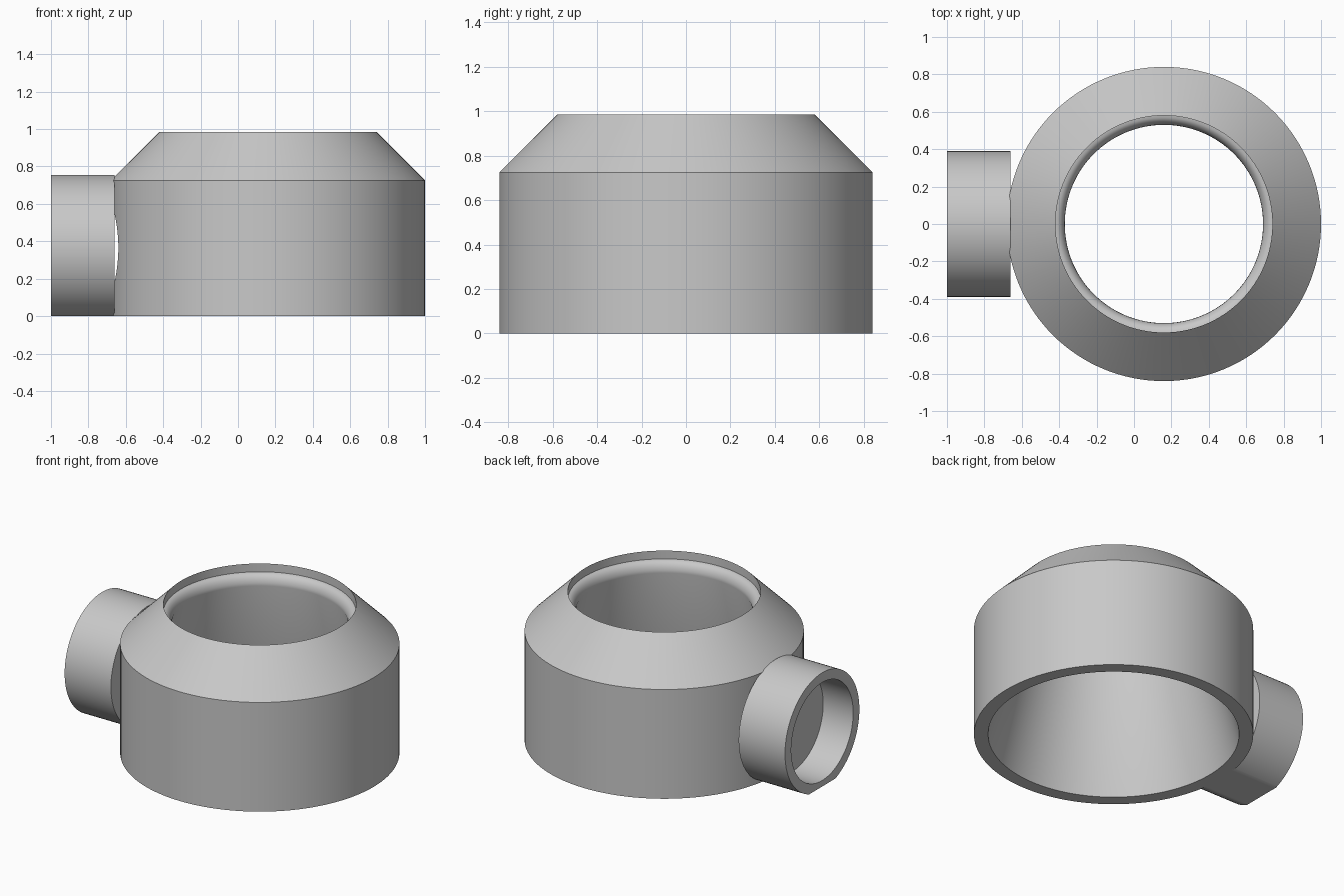
import bpy, bmesh, math
from mathutils import Matrix, Vector

if "Cube" in bpy.data.objects:
    bpy.data.objects.remove(bpy.data.objects["Cube"])

grey = bpy.data.materials.new("plain grey")
grey.use_nodes = True
colour = (0.58, 0.58, 0.58, 1)
grey.diffuse_color = colour
grey.node_tree.nodes["Principled BSDF"].inputs["Base Color"].default_value = colour


def lathe(profile, closed, segments):
    """Spin (radius, height) points about z; radius 0 ends close to a pole."""
    bm = bmesh.new()
    verts = [bm.verts.new((r, 0, z)) for r, z in profile]
    pairs = list(zip(verts, verts[1:]))
    if closed:
        pairs.append((verts[-1], verts[0]))
    edges = [bm.edges.new(p) for p in pairs]
    bmesh.ops.spin(bm, geom=verts + edges, cent=(0, 0, 0), axis=(0, 0, 1),
                   angle=math.tau, steps=segments, use_duplicate=False)
    bmesh.ops.remove_doubles(bm, verts=bm.verts, dist=1e-4)
    return bm


def finish(bm, name):
    bmesh.ops.recalc_face_normals(bm, faces=bm.faces)
    mesh = bpy.data.meshes.new(name)
    bm.to_mesh(mesh)
    bm.free()
    mesh.materials.append(grey)
    obj = bpy.data.objects.new(name, mesh)
    bpy.context.collection.objects.link(obj)
    return obj


def activate(obj):
    bpy.ops.object.select_all(action='DESELECT')
    obj.select_set(True)
    bpy.context.view_layer.objects.active = obj


BODY_X, PIPE_Z = 0.16, 0.365
along_x = Matrix.Rotation(math.pi / 2, 4, 'Y')

# Main body: drum with sloped shoulder, rounded neck seat and a tapering bore
seat = [(0.53 + 0.05 * (1 - math.sin(t)), 0.86 + 0.07 * math.cos(t))
        for t in (math.radians(15 * i) for i in range(7))]
profile = [(0.755, 0), (0.84, 0), (0.84, 0.725), (0.58, 0.985)] + seat
bm = lathe(profile, True, 128)
bmesh.ops.translate(bm, verts=bm.verts, vec=(BODY_X, 0, 0))
body = finish(bm, "body")

# Shallow round recess where the side pipe meets the drum
bm = bmesh.new()
bmesh.ops.create_cone(bm, cap_ends=True, segments=64, radius1=0.256, radius2=0.256,
                      depth=0.2, matrix=Matrix.Translation((-0.73, 0, PIPE_Z)) @ along_x)
cutter = finish(bm, "recess_cutter")
cutter.hide_render = True
cut = body.modifiers.new("recess", 'BOOLEAN')
cut.operation = 'DIFFERENCE'
cut.solver = 'EXACT'
cut.object = cutter
activate(body)
bpy.ops.object.modifier_apply(modifier=cut.name)
bpy.data.objects.remove(cutter)

# Side pipe: a socket with a closed inner end, flattened along the ground
bm = lathe([(0, -0.66), (0.39, -0.66), (0.39, -1), (0.325, -1), (0.325, -0.78), (0, -0.78)],
           False, 96)
bmesh.ops.transform(bm, matrix=Matrix.Translation((0, 0, PIPE_Z)) @ along_x, verts=bm.verts)
bmesh.ops.bisect_plane(bm, geom=bm.verts[:] + bm.edges[:] + bm.faces[:], dist=1e-5,
                       plane_co=Vector((0, 0, 0)), plane_no=Vector((0, 0, 1)), clear_inner=True)
bmesh.ops.holes_fill(bm, edges=[e for e in bm.edges if e.is_boundary], sides=0)
pipe = finish(bm, "side_pipe")

for obj in (body, pipe):
    activate(obj)
    bpy.ops.object.shade_smooth_by_angle(angle=math.radians(30))
